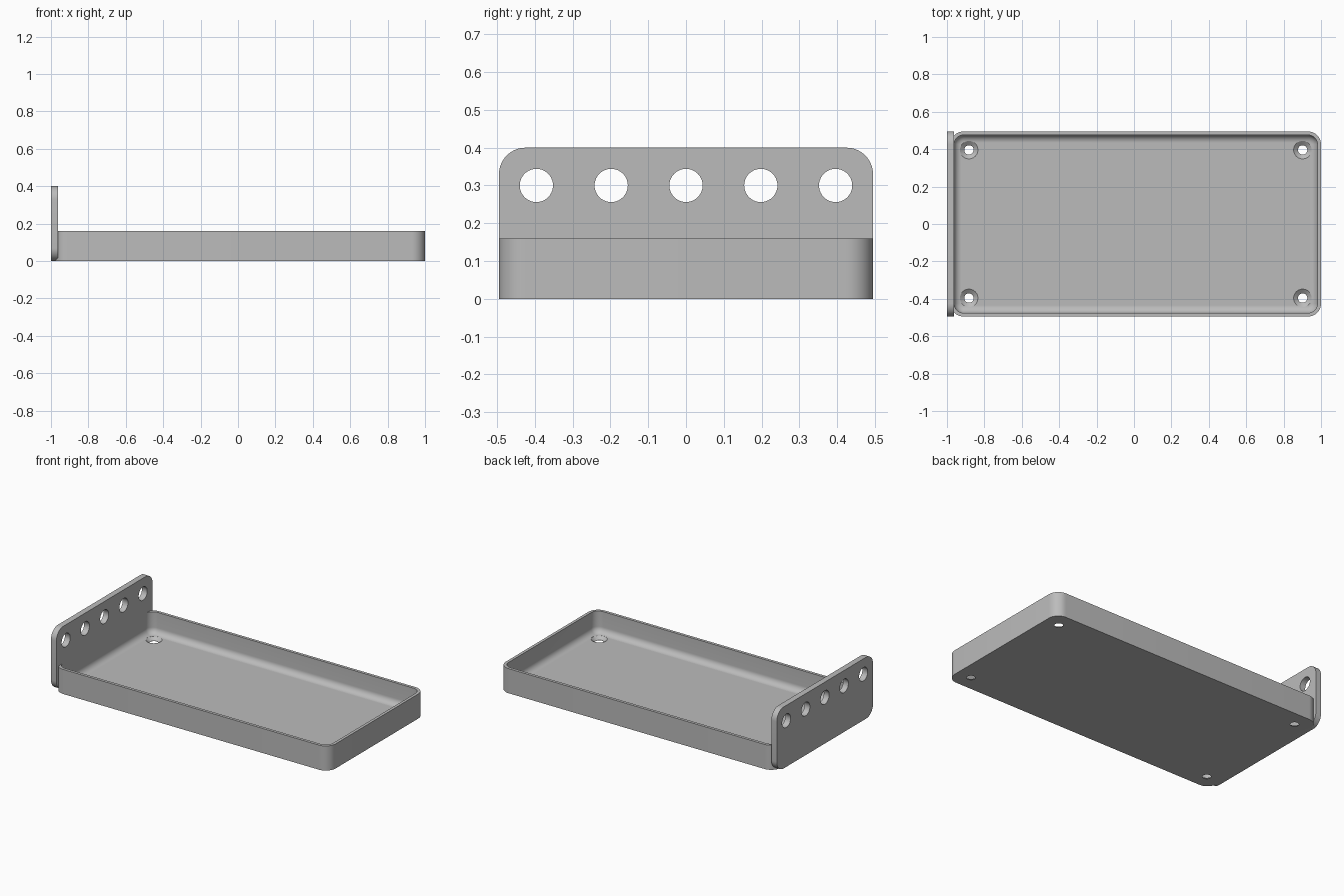
import bpy, bmesh, math
from mathutils import Matrix

cube = bpy.data.objects.get("Cube")
if cube:
    bpy.data.objects.remove(cube, do_unlink=True)

grey = bpy.data.materials.new("plain grey")
grey.use_nodes = True
colour = (0.5, 0.5, 0.5, 1)
grey.diffuse_color = colour
grey.node_tree.nodes["Principled BSDF"].inputs["Base Color"].default_value = colour

HALF_Y = 0.495
WALL = 0.019
TRAY_LEFT, TRAY_RIGHT, TRAY_TOP = -0.981, 1.0, 0.16
PLATE_FACE = -0.9615
PLATE_TOP = 0.4
CORNER = 0.07
FLOOR = 0.02
FILLET = 0.04
STEPS = 10


def rounded_rect(u0, u1, v0, v1, r):
    """Outline of a rounded rectangle, counter-clockwise."""
    centres = [(u1 - r, v1 - r), (u0 + r, v1 - r), (u0 + r, v0 + r), (u1 - r, v0 + r)]
    points = []
    for quarter, (cu, cv) in enumerate(centres):
        for i in range(STEPS + 1):
            a = math.pi / 2 * (quarter + i / STEPS)
            points.append((cu + r * math.cos(a), cv + r * math.sin(a)))
    return points


def loft(name, rings):
    """Skin a closed solid through rings of equal length."""
    bm = bmesh.new()
    loops = [[bm.verts.new(p) for p in ring] for ring in rings]
    for low, high in zip(loops, loops[1:]):
        n = len(low)
        for i in range(n):
            j = (i + 1) % n
            bm.faces.new((low[i], low[j], high[j], high[i]))
    bm.faces.new(loops[0][::-1])
    bm.faces.new(loops[-1])
    bmesh.ops.recalc_face_normals(bm, faces=bm.faces)
    mesh = bpy.data.meshes.new(name)
    bm.to_mesh(mesh)
    bm.free()
    obj = bpy.data.objects.new(name, mesh)
    bpy.context.collection.objects.link(obj)
    mesh.materials.append(grey)
    return obj


def circle(r, z):
    n = 40
    return [(r * math.cos(math.tau * i / n), r * math.sin(math.tau * i / n), z) for i in range(n)]


def drill(obj, profile, matrices):
    """Cut a turned profile out of an object at every placement."""
    for m in matrices:
        cutter = loft("hole_cutter", [circle(r, z) for r, z in profile])
        cutter.data.transform(m)
        cutter.hide_render = True
        mod = obj.modifiers.new("hole", "BOOLEAN")
        mod.operation = "DIFFERENCE"
        mod.solver = "EXACT"
        mod.object = cutter
        bpy.context.view_layer.objects.active = obj
        bpy.ops.object.modifier_apply(modifier=mod.name)
        bpy.data.objects.remove(cutter, do_unlink=True)


def smooth(obj):
    bpy.ops.object.select_all(action="DESELECT")
    obj.select_set(True)
    bpy.context.view_layer.objects.active = obj
    bpy.ops.object.shade_smooth_by_angle(angle=math.radians(30))


def tray_ring(inset, z):
    outline = rounded_rect(TRAY_LEFT + inset, TRAY_RIGHT - inset,
                           inset - HALF_Y, HALF_Y - inset, CORNER - inset)
    return [(x, y, z) for x, y in outline]


# Tray: outer wall, rim, inner wall, then a fillet down to the floor
rings = [tray_ring(0, 0), tray_ring(0, TRAY_TOP), tray_ring(WALL, TRAY_TOP)]
for i in range(STEPS + 1):
    a = math.pi / 2 * i / STEPS
    rings.append(tray_ring(WALL + FILLET * (1 - math.cos(a)),
                           FLOOR + FILLET * (1 - math.sin(a))))
tray = loft("tray", rings)

# Countersunk screw holes in the tray floor
mid_x = (TRAY_LEFT + TRAY_RIGHT) / 2
screws = [Matrix.Translation((mid_x + sx * 0.892, sy * 0.396, 0))
          for sx in (-1, 1) for sy in (-1, 1)]
drill(tray, [(0.025, -0.05), (0.025, 0.002), (0.048, FLOOR), (0.048, 0.08)], screws)
smooth(tray)

# Upright end plate with rounded corners
outline = rounded_rect(-HALF_Y, HALF_Y, 0, PLATE_TOP, CORNER)
plate = loft("end_plate", [[(x, y, z) for y, z in outline] for x in (-1, PLATE_FACE)])

# Row of round holes along the top of the plate
turn = Matrix.Rotation(math.pi / 2, 4, "Y")
row = [Matrix.Translation((-0.98, i * 0.198, 0.3)) @ turn for i in range(-2, 3)]
drill(plate, [(0.044, -0.1), (0.044, 0.1)], row)
smooth(plate)
